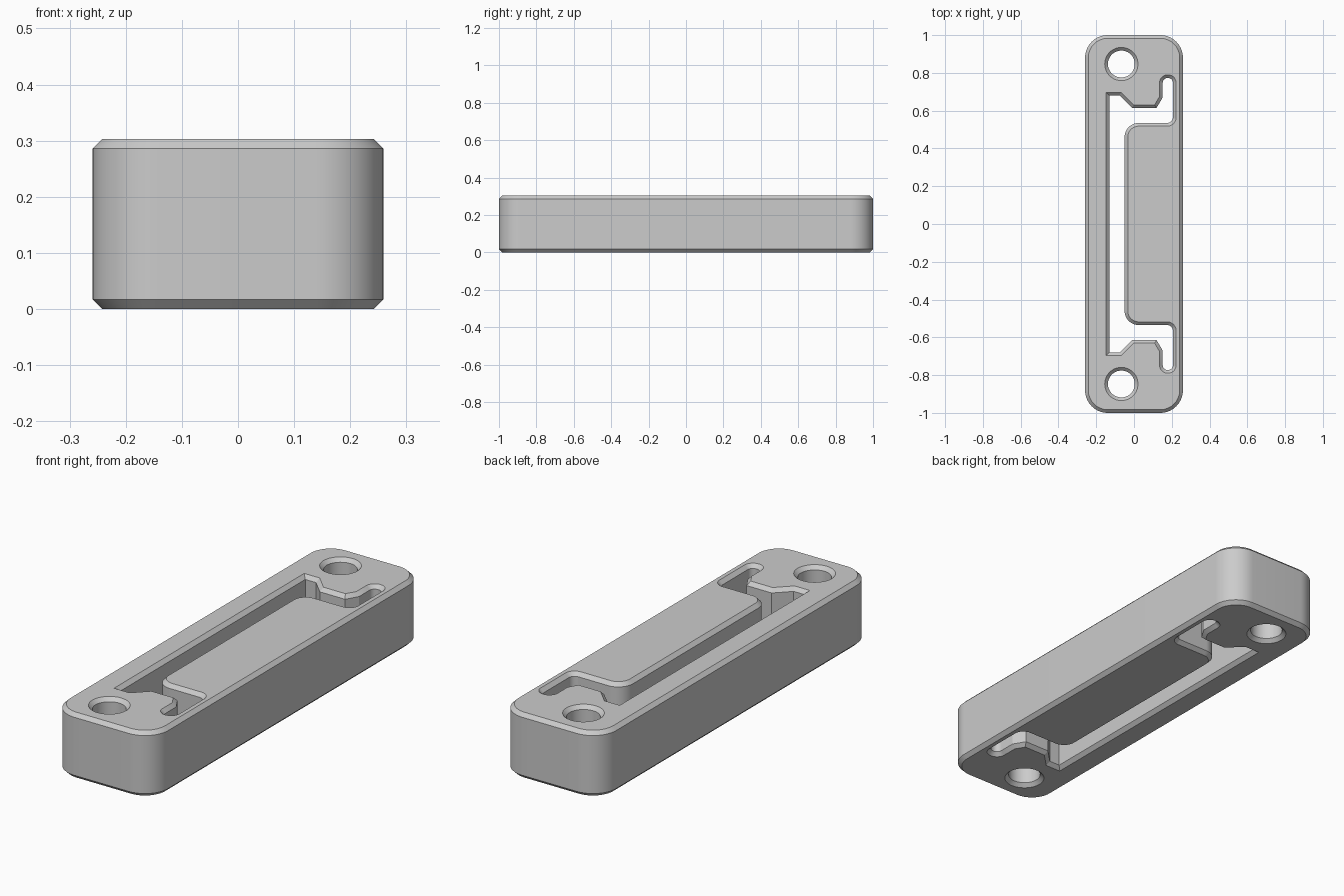
import bpy, bmesh, math
from mathutils import Vector

HEIGHT, CHAMFER = 0.303, 0.017

cube = bpy.data.objects.get("Cube")
if cube:
    bpy.data.objects.remove(cube, do_unlink=True)

grey = bpy.data.materials.new("grey plastic")
grey.use_nodes = True
colour = (0.6, 0.6, 0.6, 1)
grey.diffuse_color = colour
grey.node_tree.nodes["Principled BSDF"].inputs["Base Color"].default_value = colour


def fillet(corners, steps=12):
    """Round each (x, y, radius) corner of a closed outline."""
    out, n = [], len(corners)
    for i, (x, y, r) in enumerate(corners):
        p = Vector((x, y))
        if r == 0:
            out.append(p)
            continue
        a = (Vector(corners[i - 1][:2]) - p).normalized()
        b = (Vector(corners[(i + 1) % n][:2]) - p).normalized()
        half = a.angle(b) / 2
        centre = p + (a + b).normalized() * r / math.sin(half)
        start = p + a * r / math.tan(half) - centre
        end = p + b * r / math.tan(half) - centre
        sweep = math.atan2(start.x * end.y - start.y * end.x, start.dot(end))
        for k in range(steps + 1):
            t = sweep * k / steps
            out.append(centre + Vector((start.x * math.cos(t) - start.y * math.sin(t),
                                        start.x * math.sin(t) + start.y * math.cos(t))))
    return out


def inset(loop, d):
    """Move an outline to its left, into the solid, with mitred corners."""
    out, n = [], len(loop)
    for i, p in enumerate(loop):
        u = (p - loop[i - 1]).normalized()
        v = (loop[(i + 1) % n] - p).normalized()
        nu, nv = Vector((-u.y, u.x)), Vector((-v.y, v.x))
        out.append(p + (nu + nv) * d / (1 + nu.dot(nv)))
    return out


def mirrored(half):
    return half + [(x, -y, r) for x, y, r in reversed(half)]


def circle(cx, cy, r, steps=48):
    return [Vector((cx + r * math.cos(t), cy + r * math.sin(t)))
            for t in (-math.tau * k / steps for k in range(steps))]


# Outlines: the solid lies to the left of each
body = fillet([(-0.259, -1, 0.12), (0.259, -1, 0.12),
               (0.259, 1, 0.12), (-0.259, 1, 0.12)], 16)
slot = fillet(mirrored([
    (-0.131, 0.68, 0), (-0.076, 0.68, 0), (-0.01, 0.614, 0),
    (0.119, 0.614, 0), (0.152, 0.67, 0),
    (0.152, 0.773, 0.026), (0.206, 0.773, 0.026),
    (0.206, 0.535, 0.03), (-0.05, 0.535, 0.075)]))
holes = [circle(-0.067, y, 0.071) for y in (0.847, -0.847)]

# Chamfered walls, then flat top and bottom caps
bm = bmesh.new()
caps = {0: [], 3: []}
levels = [(0, CHAMFER), (CHAMFER, 0), (HEIGHT - CHAMFER, 0), (HEIGHT, CHAMFER)]
for loop in [body, slot] + holes:
    n = len(loop)
    rings = [[bm.verts.new((p.x, p.y, z)) for p in inset(loop, d)] for z, d in levels]
    for low, high in zip(rings, rings[1:]):
        for i in range(n):
            j = (i + 1) % n
            bm.faces.new((low[i], low[j], high[j], high[i]))
    for level in caps:
        ring = rings[level]
        caps[level] += [bm.edges.get((ring[i - 1], ring[i])) for i in range(n)]
for level, edges in caps.items():
    bmesh.ops.triangle_fill(bm, edges=edges, use_beauty=True,
                            normal=(0, 0, 1 if level else -1))
bmesh.ops.recalc_face_normals(bm, faces=bm.faces)

mesh = bpy.data.meshes.new("latch_body")
bm.to_mesh(mesh)
bm.free()
mesh.materials.append(grey)
obj = bpy.data.objects.new("latch_body", mesh)
bpy.context.collection.objects.link(obj)
bpy.ops.object.select_all(action="DESELECT")
obj.select_set(True)
bpy.context.view_layer.objects.active = obj
bpy.ops.object.shade_smooth_by_angle(angle=math.radians(25))
